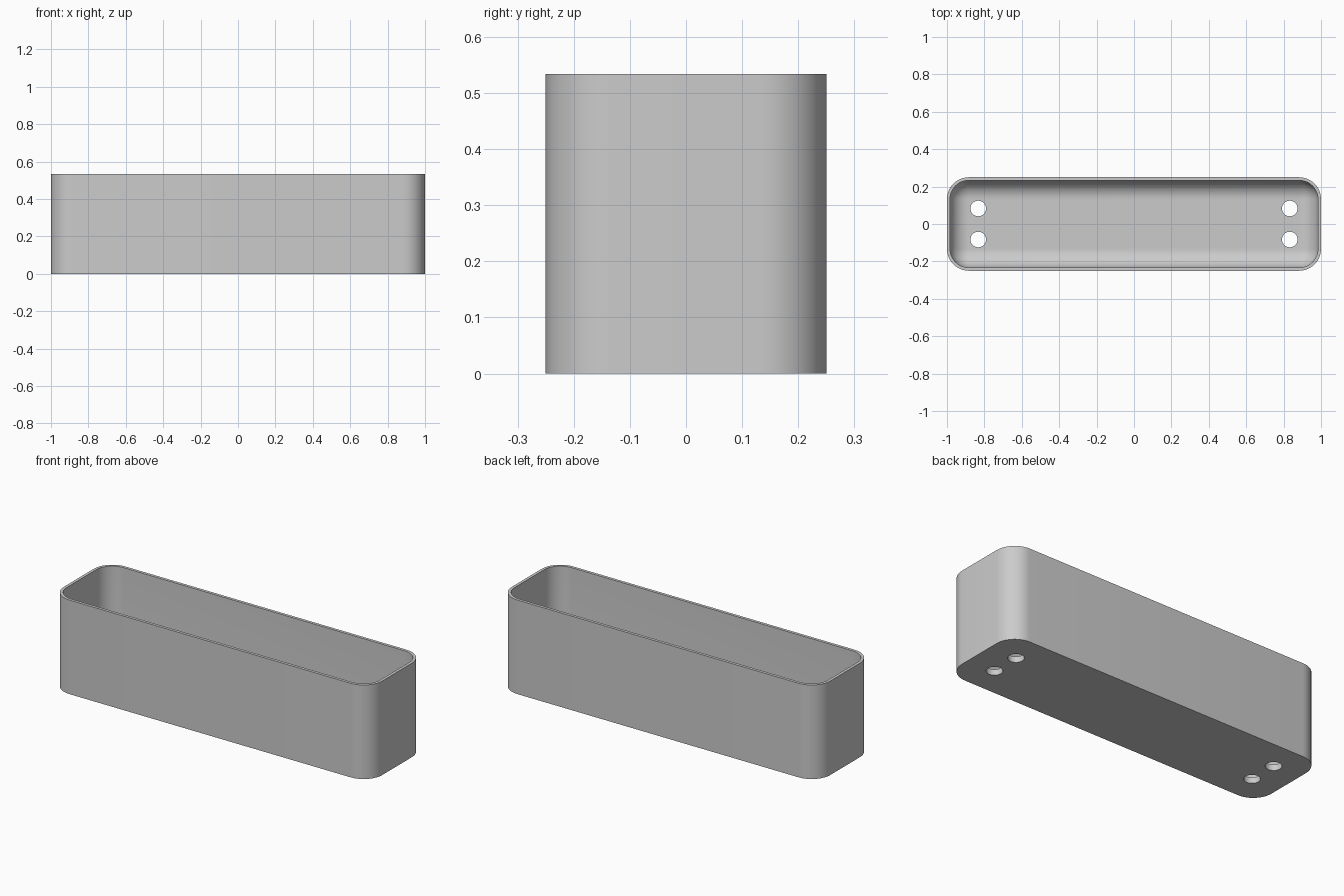
import bpy
import bmesh
import math
from mathutils import Matrix

cube = bpy.data.objects.get("Cube")
if cube:
    bpy.data.objects.remove(cube, do_unlink=True)

LENGTH, DEPTH, HEIGHT = 2.0, 0.5, 0.534
WALL, FLOOR = 0.0167, 0.033
CORNER = 0.117
FILLET = CORNER - WALL
HOLE_X, HOLE_Y, HOLE_R = 0.833, 0.083, 0.0417
STEPS = 12


def rounded_ring(bm, inset, z):
    """Rounded rectangle of vertices, offset inwards from the outer wall."""
    radius = max(CORNER - inset, 0)
    cx, cy = LENGTH / 2 - CORNER, DEPTH / 2 - CORNER
    ring = []
    for quarter, (sx, sy) in enumerate([(1, 1), (-1, 1), (-1, -1), (1, -1)]):
        for i in range(STEPS + 1):
            a = (quarter + i / STEPS) * math.pi / 2
            ring.append(bm.verts.new((sx * cx + radius * math.cos(a),
                                      sy * cy + radius * math.sin(a), z)))
    return ring


def make_object(name, bm):
    mesh = bpy.data.meshes.new(name)
    bm.to_mesh(mesh)
    bm.free()
    obj = bpy.data.objects.new(name, mesh)
    bpy.context.collection.objects.link(obj)
    return obj


# Section of the shell: outer wall, rim, inner wall, rounded inner floor edge
section = [(0, 0), (0, HEIGHT), (WALL, HEIGHT)]
for i in range(STEPS + 1):
    a = i / STEPS * math.pi / 2
    section.append((WALL + FILLET * (1 - math.cos(a)),
                    FLOOR + FILLET * (1 - math.sin(a))))

bm = bmesh.new()
rings = [rounded_ring(bm, inset, z) for inset, z in section]
for lower, upper in zip(rings, rings[1:]):
    for i in range(len(lower)):
        j = (i + 1) % len(lower)
        bm.faces.new((lower[i], lower[j], upper[j], upper[i]))
bm.faces.new(rings[0][::-1])
bm.faces.new(rings[-1])
bmesh.ops.remove_doubles(bm, verts=bm.verts[:], dist=0.0001)
bmesh.ops.recalc_face_normals(bm, faces=bm.faces[:])
tray = make_object("planter_box", bm)

# Grey material
grey = bpy.data.materials.new("plain grey")
grey.use_nodes = True
colour = (0.6, 0.6, 0.6, 1)
grey.diffuse_color = colour
grey.node_tree.nodes["Principled BSDF"].inputs["Base Color"].default_value = colour
tray.data.materials.append(grey)

# Four drain holes through the floor
bm = bmesh.new()
for sx in (-1, 1):
    for sy in (-1, 1):
        bmesh.ops.create_cone(bm, cap_ends=True, segments=32,
                              radius1=HOLE_R, radius2=HOLE_R, depth=0.2,
                              matrix=Matrix.Translation((sx * HOLE_X, sy * HOLE_Y, 0)))
cutter = make_object("drain_hole_cutter", bm)
cutter.data.materials.append(grey)
cutter.hide_render = True

cut = tray.modifiers.new("drain_holes", 'BOOLEAN')
cut.operation = 'DIFFERENCE'
cut.solver = 'EXACT'
cut.object = cutter

bpy.ops.object.select_all(action='DESELECT')
tray.select_set(True)
bpy.context.view_layer.objects.active = tray
bpy.ops.object.modifier_apply(modifier=cut.name)
bpy.data.objects.remove(cutter, do_unlink=True)
bpy.ops.object.shade_smooth_by_angle(angle=math.radians(30))
